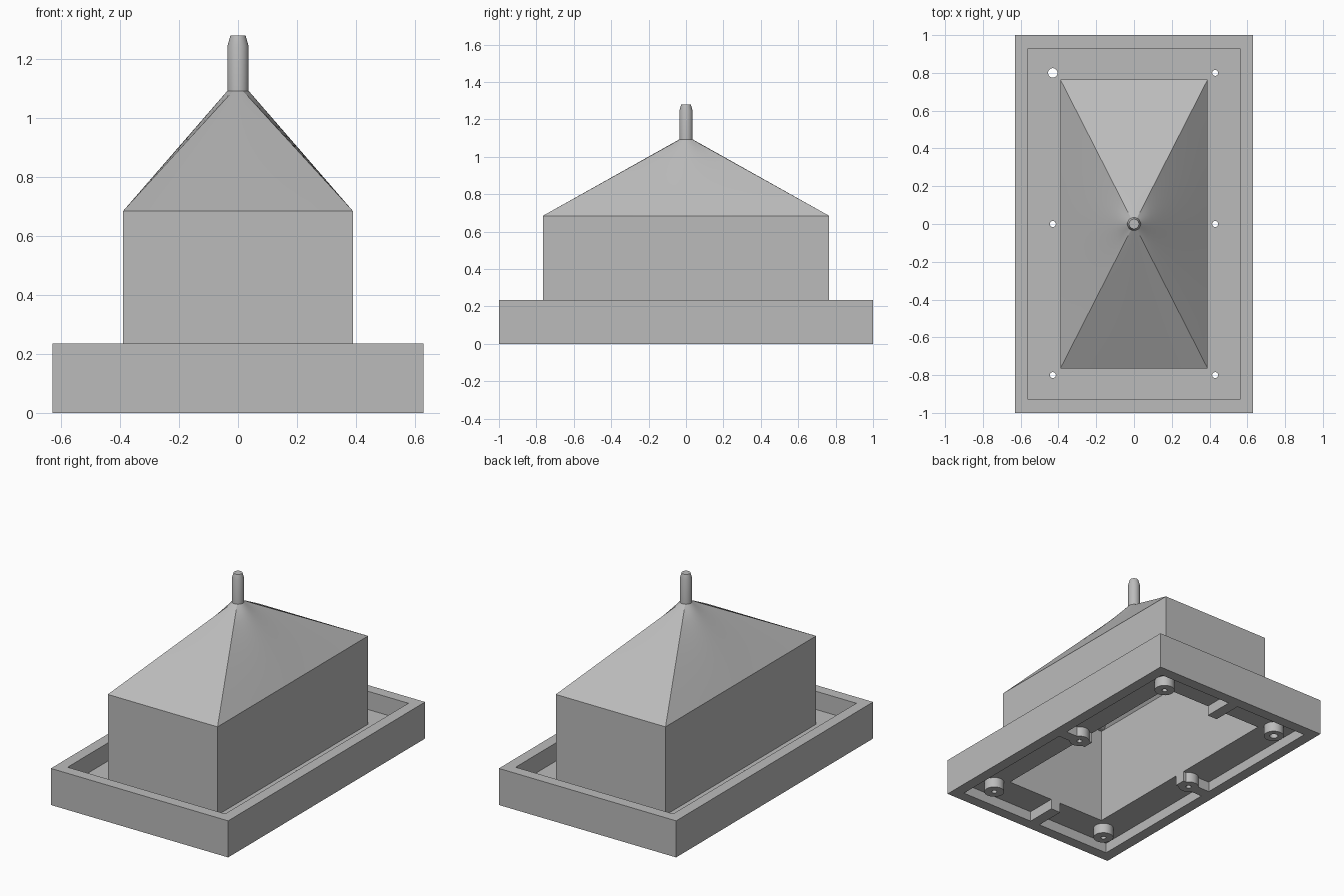
import bpy, bmesh, math
from mathutils import Matrix

cube = bpy.data.objects.get("Cube")
if cube:
    bpy.data.objects.remove(cube, do_unlink=True)

grey = bpy.data.materials.new("plain_grey")
grey.use_nodes = True
COLOR = (0.5, 0.5, 0.5, 1)
grey.diffuse_color = COLOR
grey.node_tree.nodes["Principled BSDF"].inputs["Base Color"].default_value = COLOR

RIM_X, RIM_Y, RIM_TOP = 0.56, 0.93, 0.235
HOUSE_X, HOUSE_Y, WALL = 0.39, 0.765, 0.03
FLOOR_LOW, FLOOR_TOP = 0.065, 0.118
EAVES, ROOF_TOP = 0.685, 1.093
PIPE_R = 0.036


def finish(name, bm):
    bmesh.ops.recalc_face_normals(bm, faces=bm.faces)
    mesh = bpy.data.meshes.new(name)
    bm.to_mesh(mesh)
    bm.free()
    mesh.materials.append(grey)
    obj = bpy.data.objects.new(name, mesh)
    bpy.context.collection.objects.link(obj)
    return obj


def activate(obj):
    bpy.ops.object.select_all(action='DESELECT')
    obj.select_set(True)
    bpy.context.view_layer.objects.active = obj


def smooth(obj):
    activate(obj)
    bpy.ops.object.shade_smooth_by_angle(angle=math.radians(25))


def loft(bm, rings, closed=False):
    """Skin a list of rings, each a list of points."""
    loops = [[bm.verts.new(p) for p in ring] for ring in rings]
    pairs = list(zip(loops, loops[1:]))
    if closed:
        pairs.append((loops[-1], loops[0]))
    for a, b in pairs:
        for i in range(len(a)):
            j = (i + 1) % len(a)
            bm.faces.new((a[i], a[j], b[j], b[i]))
    return loops


def rect(x, y, z):
    return [(x, y, z), (-x, y, z), (-x, -y, z), (x, -y, z)]


def add_cylinder(bm, x, y, z0, z1, r, sides=32):
    bmesh.ops.create_cone(bm, cap_ends=True, segments=sides, radius1=r, radius2=r,
                          depth=z1 - z0,
                          matrix=Matrix.Translation((x, y, (z0 + z1) / 2)))


# Tray: rim with a recess above and below the floor, open under the house
bm = bmesh.new()
ix, iy = HOUSE_X - WALL, HOUSE_Y - WALL
loft(bm, [rect(0.63, 1, 0), rect(0.63, 1, RIM_TOP),
          rect(RIM_X, RIM_Y, RIM_TOP), rect(RIM_X, RIM_Y, FLOOR_TOP),
          rect(ix, iy, FLOOR_TOP), rect(ix, iy, FLOOR_LOW),
          rect(RIM_X, RIM_Y, FLOOR_LOW), rect(RIM_X, RIM_Y, 0)], closed=True)
tray = finish("tray", bm)

# House walls: open tube
bm = bmesh.new()
loft(bm, [rect(HOUSE_X, HOUSE_Y, FLOOR_TOP), rect(HOUSE_X, HOUSE_Y, EAVES),
          rect(ix, iy, EAVES), rect(ix, iy, FLOOR_TOP)], closed=True)
finish("house_walls", bm)

# Roof: ruled from the rectangular eaves to the round pipe, hollow inside
corner = math.atan2(HOUSE_Y, HOUSE_X)
marks = [0, corner, math.pi / 2, math.pi - corner]
marks += [m + math.pi for m in marks]
angles = []
STEPS = 10
for a, b in zip(marks, marks[1:] + [2 * math.pi]):
    angles += [a + (b - a) * i / STEPS for i in range(STEPS)]


def roof_ring(x, y, r, t, z):
    ring = []
    for a in angles:
        c, s = math.cos(a), math.sin(a)
        edge = min(x / max(abs(c), 1e-6), y / max(abs(s), 1e-6))
        d = edge * (1 - t) + r * t
        ring.append((c * d, s * d, z))
    return ring


bm = bmesh.new()
LEVELS = 12
outer = [roof_ring(HOUSE_X, HOUSE_Y, PIPE_R, i / LEVELS,
                   EAVES + (ROOF_TOP - EAVES) * i / LEVELS) for i in range(LEVELS + 1)]
scale = ix / HOUSE_X
inner = [roof_ring(ix, ix * HOUSE_Y / HOUSE_X, 0.01, t, EAVES + (ROOF_TOP - 0.03 - EAVES) * t)
         for t in (1, 0.5, 0)]
loops = loft(bm, inner + outer)
bm.faces.new(loops[0])
bm.faces.new(loops[-1])
smooth(finish("roof", bm))

# Pipe with a chamfered tip
bm = bmesh.new()
profile = [(PIPE_R, ROOF_TOP - 0.005), (PIPE_R, 1.245), (0.026, 1.28)]
loops = loft(bm, [[(r * math.cos(k * math.pi / 20), r * math.sin(k * math.pi / 20), z)
                   for k in range(40)] for r, z in profile])
bm.faces.new(loops[0])
bm.faces.new(loops[-1])
smooth(finish("roof_pipe", bm))

# Screw bosses under the floor
spots = [(x, y) for x in (-0.43, 0.43) for y in (-0.8, 0, 0.8)]
bm = bmesh.new()
for x, y in spots:
    add_cylinder(bm, x, y, 0, FLOOR_LOW + 0.01, 0.06)
bosses = finish("screw_bosses", bm)

# Ribs from the rim to the opening, one in the middle of each side
bm = bmesh.new()
HALF = 0.035
for sign in (-1, 1):
    for x0, x1, y0, y1 in ((ix, RIM_X + 0.01, -HALF, HALF), (-HALF, HALF, iy, RIM_Y + 0.01)):
        size = Matrix.Diagonal((x1 - x0, y1 - y0, FLOOR_LOW + 0.01, 1))
        place = Matrix.Translation((sign * (x0 + x1) / 2, sign * (y0 + y1) / 2,
                                    (FLOOR_LOW + 0.01) / 2))
        bmesh.ops.create_cube(bm, size=1, matrix=place @ size)
ribs = finish("ribs", bm)

# Screw holes, with one wider cable hole at the back
bm = bmesh.new()
for x, y in spots:
    add_cylinder(bm, x, y, -0.1, 0.2, 0.025 if x < 0 and y > 0 else 0.016, 24)
drill = finish("hole_cutter", bm)
drill.hide_render = True
for obj in (tray, bosses, ribs):
    mod = obj.modifiers.new("holes", 'BOOLEAN')
    mod.operation = 'DIFFERENCE'
    mod.solver = 'EXACT'
    mod.object = drill
    activate(obj)
    bpy.ops.object.modifier_apply(modifier=mod.name)
    smooth(obj)
bpy.data.objects.remove(drill, do_unlink=True)
